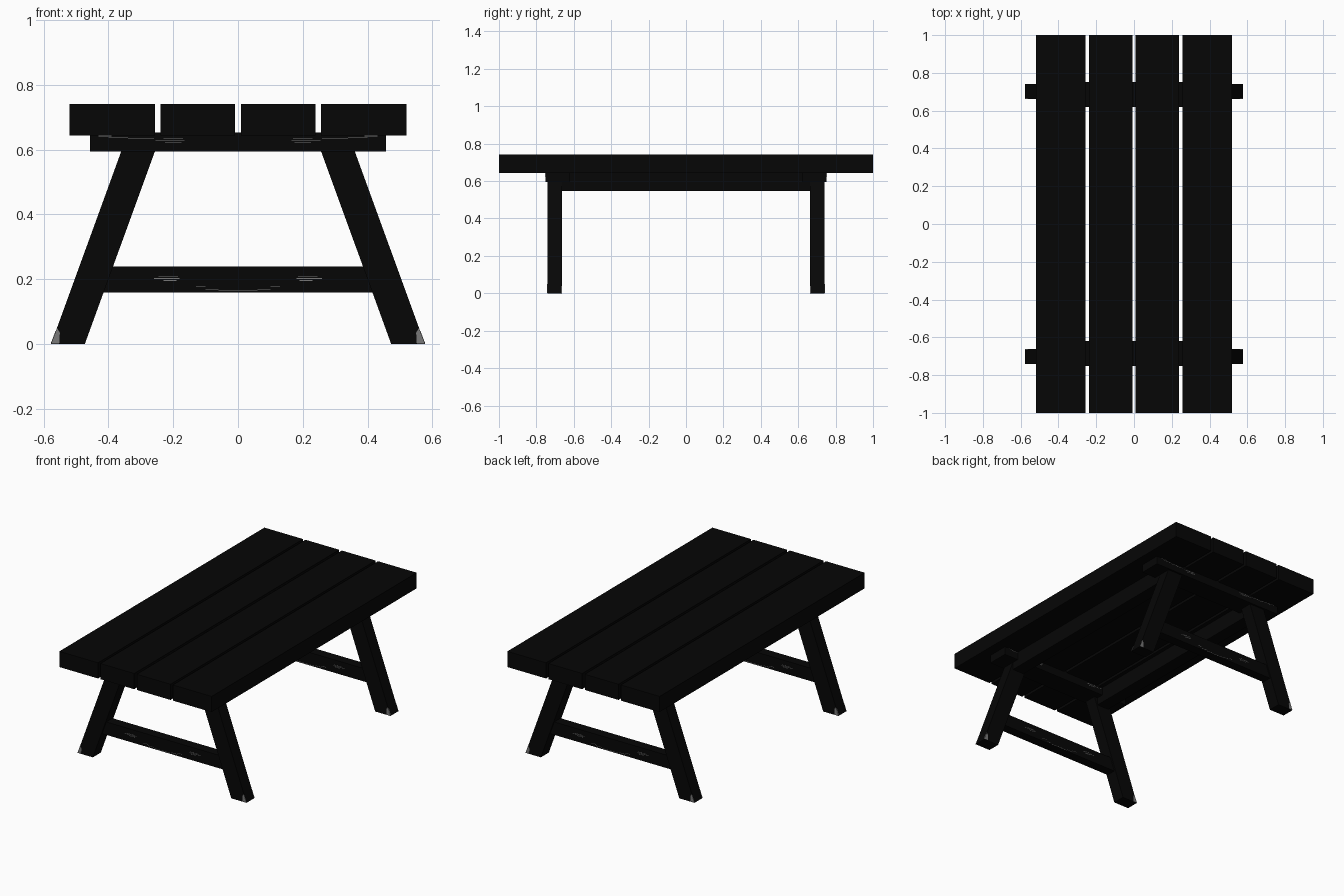
import bpy

if "Cube" in bpy.data.objects:
    bpy.data.objects.remove(bpy.data.objects["Cube"])

def material(name, v):
    m = bpy.data.materials.new(name)
    m.diffuse_color = (v, v, v, 1)
    m.use_nodes = True
    m.node_tree.nodes["Principled BSDF"].inputs["Base Color"].default_value = m.diffuse_color
    return m

BLACK = material("black wood", 0.0019)
GREY = material("worn grey", 0.19)

def prism(name, profile, y0, y1, mat=BLACK):
    """Extrude an x-z outline between two y values."""
    n = len(profile)
    verts = [(x, y0, z) for x, z in profile] + [(x, y1, z) for x, z in profile]
    faces = [tuple(range(n)), tuple(reversed(range(n, 2 * n)))]
    faces += [((i + 1) % n, i, n + i, n + (i + 1) % n) for i in range(n)]
    # mirrored outlines run the other way round, so flip their faces
    area = sum(profile[i][0] * profile[(i + 1) % n][1] - profile[(i + 1) % n][0] * profile[i][1] for i in range(n))
    if area < 0:
        faces = [tuple(reversed(f)) for f in faces]
    me = bpy.data.meshes.new(name)
    me.from_pydata(verts, [], faces)
    me.materials.append(mat)
    ob = bpy.data.objects.new(name, me)
    bpy.context.collection.objects.link(ob)
    return ob

def box(name, x0, x1, y0, y1, z0, z1, mat=BLACK):
    return prism(name, [(x0, z0), (x1, z0), (x1, z1), (x0, z1)], y0, y1, mat)

def span(a, b, s):
    return (a, b) if s > 0 else (-b, -a)

SLOPE = 0.364   # inward lean of the legs

def outer(z):
    return 0.577 - SLOPE * z

def inner(z):
    return 0.473 - SLOPE * z

# scuff lines as x, z and length
STRETCHER_SCUFFS = ((0.22, 0.202, 0.08), (0.215, 0.208, 0.06), (0.21, 0.196, 0.04),
                    (0.03, 0.164, 0.06), (0.08, 0.169, 0.04), (0.115, 0.177, 0.03))
BAR_SCUFFS = ((0.21, 0.629, 0.09), (0.2, 0.634, 0.06), (0.2, 0.623, 0.05),
              (0.3, 0.634, 0.08), (0.37, 0.638, 0.06), (0.41, 0.642, 0.04))

def scuffs(name, lines, sx, ys):
    for x, z, w in lines:
        box(name, *span(x - w / 2, x + w / 2, sx), *ys, z - 0.001, z + 0.001, GREY)

# tabletop planks and the long rails hidden behind the legs
for sx in (-1, 1):
    box("inner_plank", *span(0.009, 0.239, sx), -1, 1, 0.644, 0.741)
    box("outer_plank", *span(0.256, 0.52, sx), -1, 1, 0.644, 0.741)
    box("long_rail", *span(0.28, 0.36, sx), -0.67, 0.67, 0.547, 0.645)

for sy in (-1, 1):
    # cross bar under the planks
    box("cross_bar", -0.457, 0.457, *span(0.62, 0.752, sy), 0.594, 0.653)

    # lower stretcher, ends cut to the lean of the legs
    a, b = inner(0.159) + 0.02, inner(0.239) + 0.02
    prism("stretcher", [(-a, 0.159), (a, 0.159), (b, 0.239), (-b, 0.239)], *span(0.673, 0.733, sy))

    # splayed legs with worn foot corners
    for sx in (-1, 1):
        leg = [(inner(0), 0), (outer(0), 0), (outer(0.6), 0.6), (inner(0.6), 0.6)]
        prism("leg", [(sx * x, z) for x, z in leg], *span(0.663, 0.741, sy))
        patch = [(0.552, 0.002), (outer(0), 0.002), (outer(0.05), 0.05), (0.55, 0.035)]
        for ys in ((0.74, 0.742), (0.662, 0.664)):
            prism("foot_wear", [(sx * x, z) for x, z in patch], *span(*ys, sy), GREY)
        edge = [(outer(0) - 0.001, 0.002), (outer(0) + 0.001, 0.002),
                (outer(0.04) + 0.001, 0.04), (outer(0.04) - 0.001, 0.04)]
        prism("foot_edge_wear", [(sx * x, z) for x, z in edge], *span(0.663, 0.668, sy), GREY)

        # thin scuffs on both faces of the stretcher and cross bar
        for ys in ((0.732, 0.734), (0.672, 0.674)):
            scuffs("stretcher_scuff", STRETCHER_SCUFFS, sx, span(*ys, sy))
        for ys in ((0.751, 0.753), (0.619, 0.621)):
            scuffs("cross_bar_scuff", BAR_SCUFFS, sx, span(*ys, sy))
